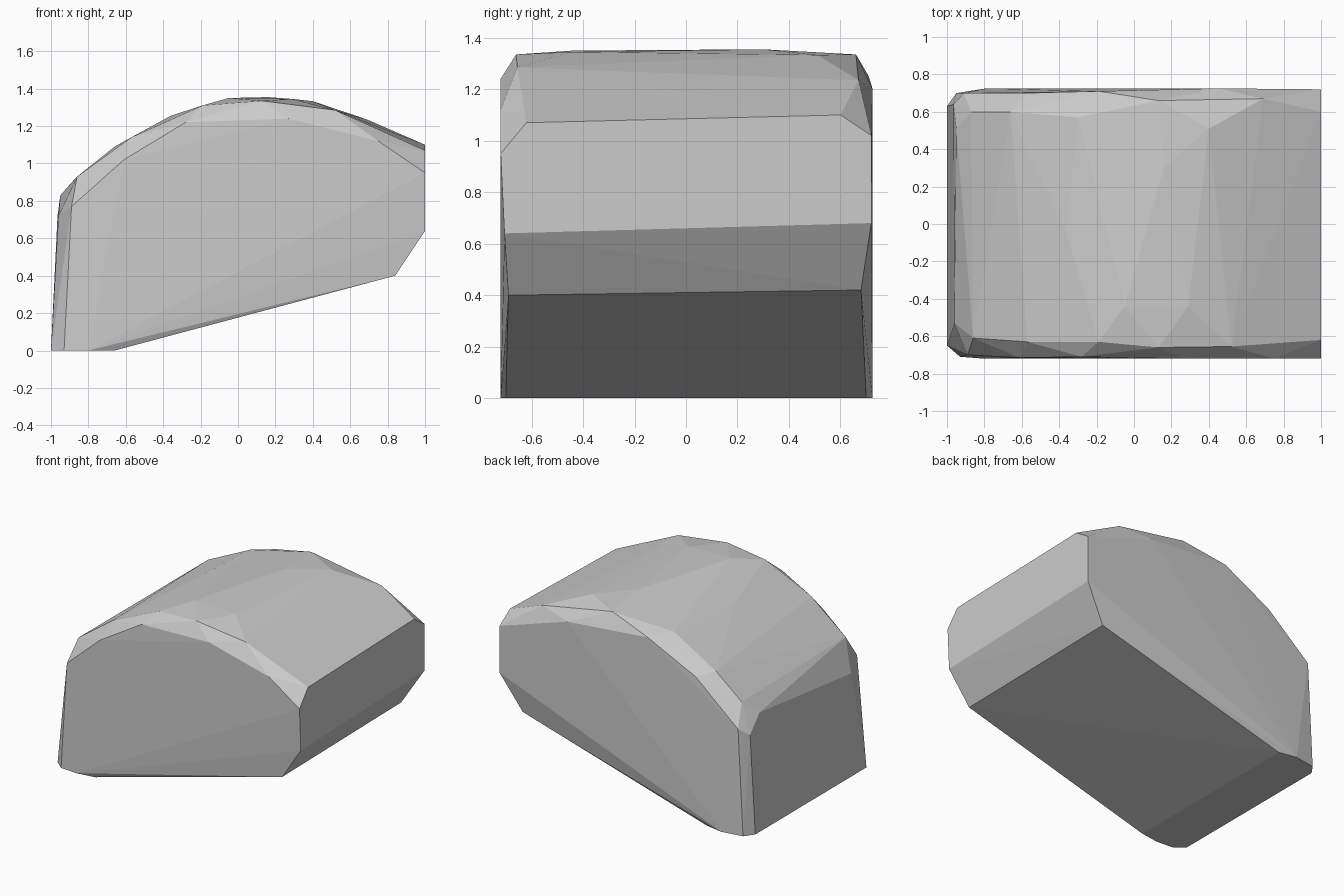
import bpy, bmesh

# One stone-grey material
grey = bpy.data.materials.new("stone grey")
grey.diffuse_color = (0.6, 0.6, 0.6, 1)

# Front and back flat sides: outline near y = -0.72 and y = 0.72
front_side = [(-0.93, -0.71, 0), (-0.80, -0.72, 0), (0.84, -0.69, 0.40), (1, -0.705, 0.64),
              (1, -0.72, 0.95), (0.75, -0.72, 1.12), (0.27, -0.72, 1.24),
              (-0.28, -0.71, 1.22), (-0.61, -0.715, 1.02), (-0.89, -0.70, 0.77)]
back_side = [(-0.95, 0.70, 0), (-0.79, 0.725, 0), (0.84, 0.68, 0.42), (1, 0.72, 0.68),
             (1, 0.72, 1.02), (0.45, 0.725, 1.20), (-0.19, 0.71, 1.25),
             (-0.57, 0.70, 1.06), (-0.91, 0.70, 0.77)]

# Ridges where the domed top meets the bevelled side edges
front_ridge = [(-0.96, -0.53, 0.72), (-0.86, -0.61, 0.93), (-0.57, -0.63, 1.14),
               (-0.19, -0.63, 1.31), (0.13, -0.66, 1.335), (0.52, -0.655, 1.285),
               (1, -0.62, 1.07)]
back_ridge = [(-0.965, 0.64, 0.72), (-0.95, 0.51, 0.83), (-0.87, 0.60, 0.92),
              (-0.66, 0.60, 1.09), (-0.30, 0.57, 1.27), (0.13, 0.66, 1.335),
              (0.40, 0.51, 1.333), (0.69, 0.67, 1.235), (1, 0.60, 1.10)]

# Crown points and the wedge-shaped base corners
crown = [(-0.36, -0.05, 1.255), (-0.05, -0.44, 1.35), (0.16, 0.30, 1.355),
         (0.29, -0.44, 1.345)]
base = [(-1, -0.65, 0), (-1, 0.63, 0), (-0.66, -0.70, 0), (-0.66, 0.70, 0)]

# Faceted block: convex skin over all the corner points
bm = bmesh.new()
for p in front_side + back_side + front_ridge + back_ridge + crown + base:
    bm.verts.new(p)
hull = bmesh.ops.convex_hull(bm, input=bm.verts[:])
inner = [v for v in bm.verts if not v.link_faces]
bmesh.ops.delete(bm, geom=inner, context='VERTS')
bmesh.ops.recalc_face_normals(bm, faces=bm.faces[:])

mesh = bpy.data.meshes.new("domed_block")
bm.to_mesh(mesh)
bm.free()
mesh.materials.append(grey)
block = bpy.data.objects.new("domed_block", mesh)
bpy.context.collection.objects.link(block)
